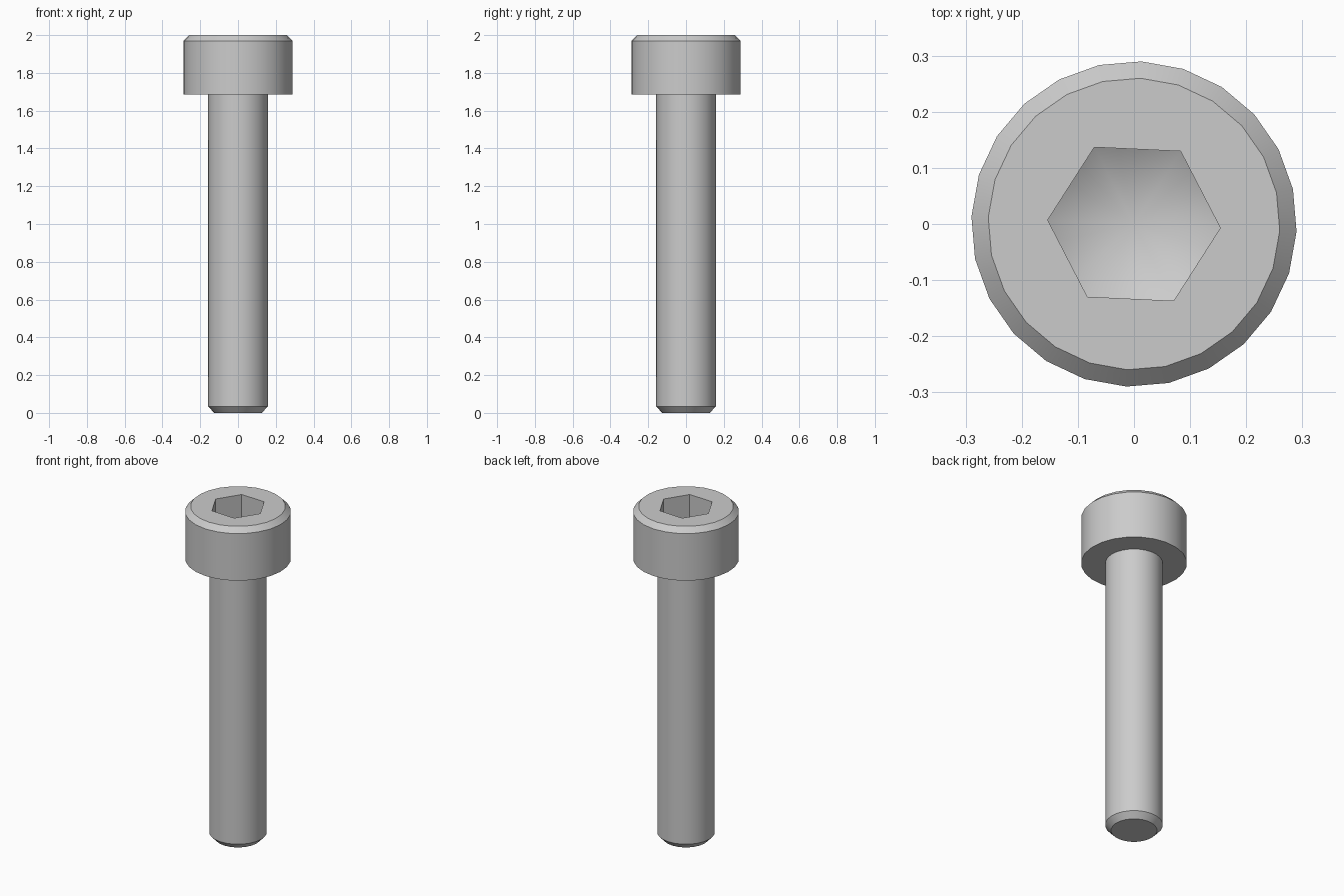
import bpy, bmesh
from math import radians, cos, sin, tan

cube = bpy.data.objects.get("Cube")
if cube:
    bpy.data.objects.remove(cube, do_unlink=True)

SIDES = 24
TURN = radians(-2.65)
SHANK_R, HEAD_R, HEX_R = 0.158, 0.29, 0.154
HEAD_Z, TOP = 1.686, 2.0
SOCKET_Z = TOP - 0.14

steel = bpy.data.materials.new("grey steel")
steel.use_nodes = True
GREY = (0.6, 0.6, 0.6, 1)
steel.diffuse_color = GREY
steel.node_tree.nodes["Principled BSDF"].inputs["Base Color"].default_value = GREY


def circle(radius, z):
    return [(radius, z)] * SIDES


def hexagon(z, slope=0.0):
    """Hexagon sampled at the lathe angles; slope drops the points nearer the axis."""
    ring = []
    for i in range(SIDES):
        off = radians((i * 360 / SIDES + 30) % 60 - 30)
        r = HEX_R * cos(radians(30)) / cos(radians(30) - abs(off))
        ring.append((r, z - (HEX_R - r) * slope))
    return ring


def lathe(name, rings, start_cap=False, tip_z=None):
    """Skin a stack of rings, with an optional flat start and pointed end."""
    bm = bmesh.new()
    loops = []
    for ring in rings:
        loop = []
        for i, (r, z) in enumerate(ring):
            a = TURN + radians(i * 360 / SIDES)
            loop.append(bm.verts.new((r * cos(a), r * sin(a), z)))
        loops.append(loop)
    for low, high in zip(loops, loops[1:]):
        for i in range(SIDES):
            j = (i + 1) % SIDES
            bm.faces.new((low[i], low[j], high[j], high[i]))
    if start_cap:
        bm.faces.new(loops[0][::-1])
    if tip_z is not None:
        tip = bm.verts.new((0, 0, tip_z))
        for i in range(SIDES):
            bm.faces.new((loops[-1][i], loops[-1][(i + 1) % SIDES], tip))
    mesh = bpy.data.meshes.new(name)
    bm.to_mesh(mesh)
    bm.free()
    mesh.materials.append(steel)
    obj = bpy.data.objects.new(name, mesh)
    bpy.context.collection.objects.link(obj)
    bpy.ops.object.select_all(action='DESELECT')
    obj.select_set(True)
    bpy.context.view_layer.objects.active = obj
    bpy.ops.object.shade_smooth_by_angle(angle=radians(30))
    return obj


# Shank with chamfered tip
lathe("shank", [circle(0.126, 0), circle(SHANK_R, 0.034), circle(SHANK_R, HEAD_Z)],
      start_cap=True)

# Chamfered head with hexagonal socket ending in a drill-point cone
slope = tan(radians(30))
lathe("socket_head", [
    circle(SHANK_R, HEAD_Z),
    circle(HEAD_R, HEAD_Z),
    circle(HEAD_R, TOP - 0.03),
    circle(0.26, TOP),
    hexagon(TOP),
    hexagon(SOCKET_Z, slope),
], tip_z=SOCKET_Z - HEX_R * slope)
